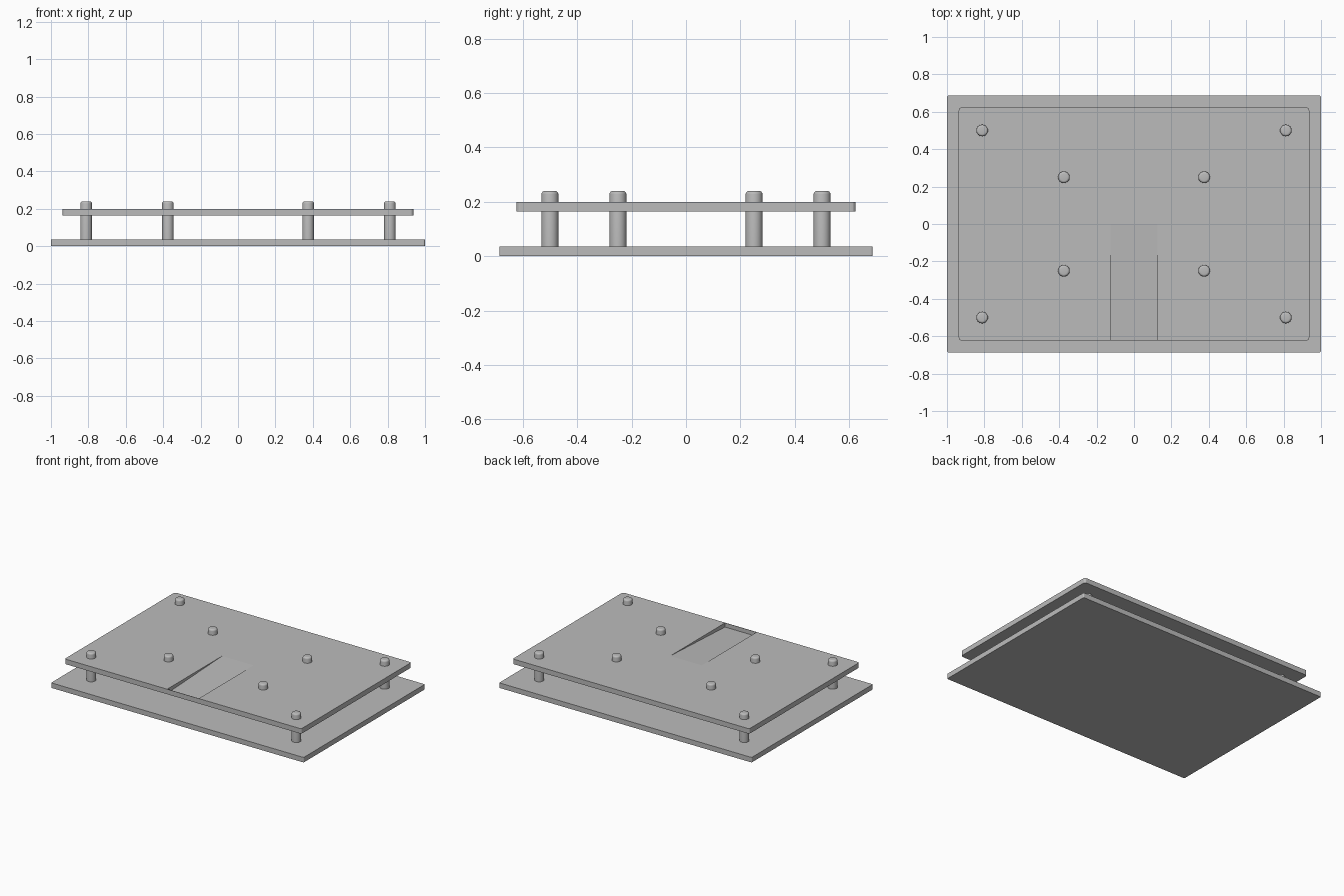
import bpy
import bmesh

default_cube = bpy.data.objects.get("Cube")
if default_cube:
    bpy.data.objects.remove(default_cube, do_unlink=True)

THICK = 0.036
PLATE_TOP = 0.2
POST_TOP = 0.24

grey = bpy.data.materials.new("plain_grey")
grey.use_nodes = True
grey.diffuse_color = (0.5, 0.5, 0.5, 1)
grey.node_tree.nodes["Principled BSDF"].inputs["Base Color"].default_value = (0.5, 0.5, 0.5, 1)


def finish(name, bm):
    """Turn a bmesh into a named grey object."""
    bmesh.ops.recalc_face_normals(bm, faces=bm.faces)
    mesh = bpy.data.meshes.new(name)
    bm.to_mesh(mesh)
    bm.free()
    mesh.materials.append(grey)
    obj = bpy.data.objects.new(name, mesh)
    bpy.context.collection.objects.link(obj)
    return obj


def activate(obj):
    bpy.ops.object.select_all(action='DESELECT')
    obj.select_set(True)
    bpy.context.view_layer.objects.active = obj


def slab(name, half_x, half_y, bottom, radius):
    """Flat plate with slightly rounded vertical corners."""
    bm = bmesh.new()
    bmesh.ops.create_cube(bm, size=1)
    for v in bm.verts:
        v.co.x *= 2 * half_x
        v.co.y *= 2 * half_y
        v.co.z = bottom + (v.co.z + 0.5) * THICK
    upright = [e for e in bm.edges if abs(e.verts[0].co.z - e.verts[1].co.z) > 0.01]
    bmesh.ops.bevel(bm, geom=upright, offset=radius, segments=4, profile=0.5, affect='EDGES')
    return finish(name, bm)


def post(name, x, y):
    """Round post with a softened top rim."""
    bm = bmesh.new()
    height = POST_TOP - THICK
    bmesh.ops.create_cone(bm, cap_ends=True, segments=32, radius1=0.031, radius2=0.031, depth=height)
    rim = [e for e in bm.edges if all(v.co.z > 0 for v in e.verts)]
    bmesh.ops.bevel(bm, geom=rim, offset=0.012, segments=4, profile=0.5, affect='EDGES')
    bmesh.ops.translate(bm, verts=bm.verts, vec=(x, y, THICK + height / 2))
    obj = finish(name, bm)
    activate(obj)
    bpy.ops.object.shade_smooth_by_angle()


# Two stacked plates
slab("base_plate", 1.0, 0.686, 0, 0.008)
upper = slab("upper_plate", 0.937, 0.623, PLATE_TOP - THICK, 0.015)

# Ramped recess: flush at the middle, deepest behind a thin front lip
bm = bmesh.new()
profile = [(0.0, PLATE_TOP), (-0.62, PLATE_TOP - 0.03), (-0.62, PLATE_TOP + 0.05), (0.0, PLATE_TOP + 0.05)]
side = bm.faces.new([bm.verts.new((-0.125, y, z)) for y, z in profile])
extruded = bmesh.ops.extrude_face_region(bm, geom=[side])
bmesh.ops.translate(bm, vec=(0.25, 0, 0),
                    verts=[g for g in extruded["geom"] if isinstance(g, bmesh.types.BMVert)])
cutter = finish("recess_cutter", bm)
cutter.hide_render = True
cut = upper.modifiers.new("recess", 'BOOLEAN')
cut.operation = 'DIFFERENCE'
cut.solver = 'EXACT'
cut.object = cutter
activate(upper)
bpy.ops.object.modifier_apply(modifier=cut.name)
bpy.data.objects.remove(cutter, do_unlink=True)

# Outer and inner sets of four posts
for ring, px, py in (("outer", 0.812, 0.5), ("inner", 0.375, 0.25)):
    for side_name, sx in (("left", 1), ("right", -1)):
        for end_name, sy in (("front", -1), ("back", 1)):
            post(f"{ring}_post_{end_name}_{side_name}", sx * px, sy * py)
